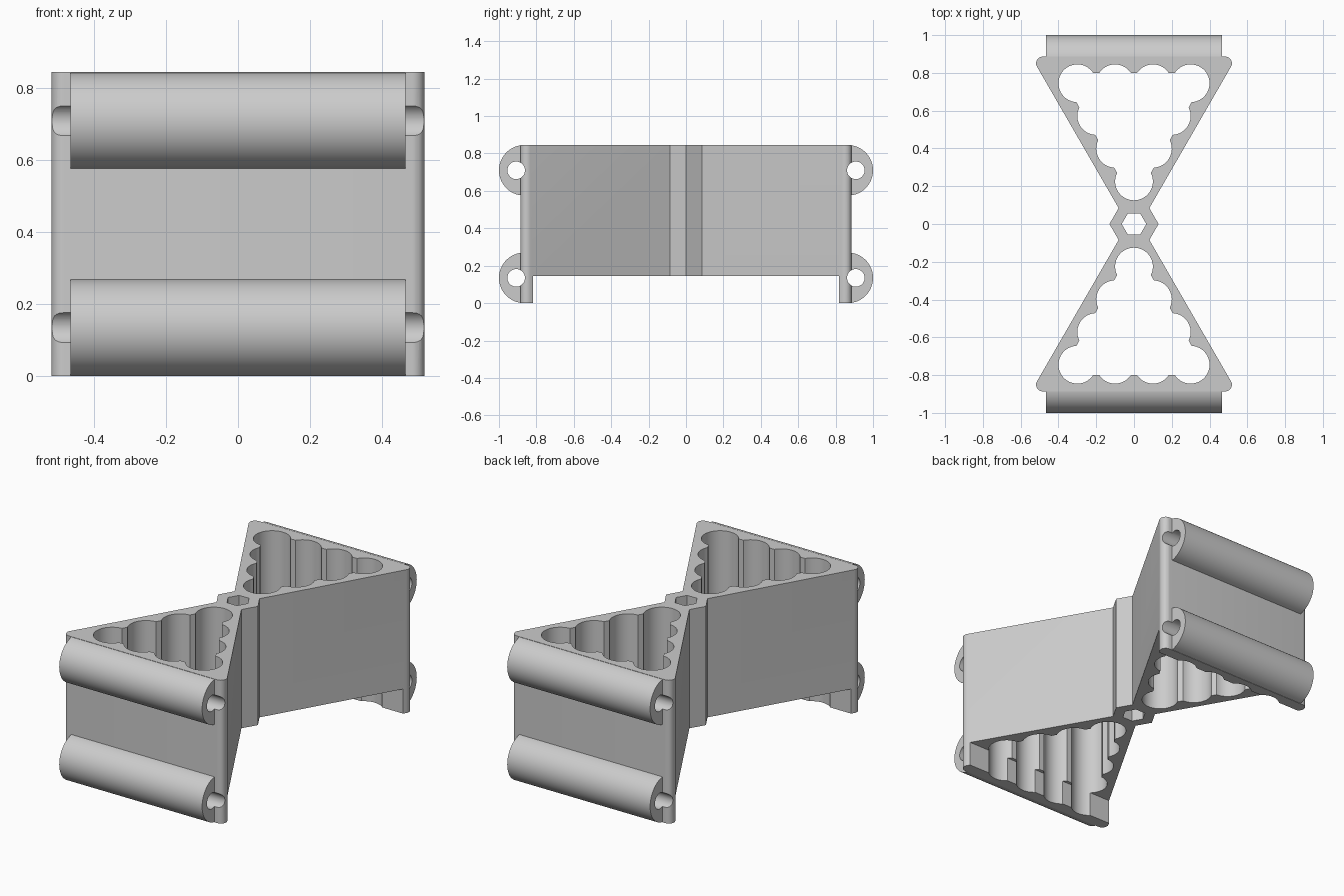
import bpy, bmesh
from math import sin, cos, radians, sqrt
from mathutils import Matrix, Vector

cube = bpy.data.objects.get("Cube")
if cube:
    bpy.data.objects.remove(cube)

grey = bpy.data.materials.new("light grey plastic")
grey.use_nodes = True
tone = (0.6, 0.6, 0.6, 1)
grey.diffuse_color = tone
grey.node_tree.nodes["Principled BSDF"].inputs["Base Color"].default_value = tone

TOP, LEG = 0.845, 0.145         # top height, underside of the main frame
CELL, ROW_Y = 0.1, 0.745        # cell radius, centre of the widest row
WALL_Y, BAR_R = 0.886, 0.135
CENTROID = Vector((0, ROW_Y - CELL * sqrt(3)))


def arc(centre, r, start, end, steps):
    """Points on an arc, angles in degrees."""
    return [(centre[0] + r * cos(radians(start + (end - start) * i / steps)),
             centre[1] + r * sin(radians(start + (end - start) * i / steps)))
            for i in range(steps + 1)]


def prism(name, points, low, high, along_x=False):
    """Closed solid from an anticlockwise outline, along z, or along x from (y, z)."""
    bm = bmesh.new()
    base = [bm.verts.new((x, y, low)) for x, y in points]
    roof = [bm.verts.new((x, y, high)) for x, y in points]
    bm.faces.new(base[::-1])
    bm.faces.new(roof)
    for i in range(len(base)):
        bm.faces.new((base[i - 1], base[i], roof[i], roof[i - 1]))
    if along_x:                 # cycle axes: x->y, y->z, z->x
        bm.transform(Matrix(((0, 0, 1, 0), (1, 0, 0, 0), (0, 1, 0, 0), (0, 0, 0, 1))))
    bm.normal_update()
    mesh = bpy.data.meshes.new(name)
    bm.to_mesh(mesh)
    bm.free()
    mesh.materials.append(grey)
    ob = bpy.data.objects.new(name, mesh)
    bpy.context.collection.objects.link(ob)
    return ob


def activate(ob):
    bpy.ops.object.select_all(action="DESELECT")
    ob.select_set(True)
    bpy.context.view_layer.objects.active = ob


def combine(ob, tool, operation, keep=False):
    """Apply a boolean and drop the tool."""
    mod = ob.modifiers.new("bool", "BOOLEAN")
    mod.operation, mod.solver, mod.object = operation, "EXACT", tool
    activate(ob)
    bpy.ops.object.modifier_apply(modifier=mod.name)
    if not keep:
        bpy.data.objects.remove(tool)


def corner(inradius, angle):
    return CENTROID + 2 * inradius * Vector((cos(radians(angle)), sin(radians(angle))))


def triangle_outline(r):
    """Equilateral outline with rounded corners."""
    inradius = WALL_Y - r - CENTROID.y
    pts = []
    for a in (30, 150, 270):
        pts += arc(corner(inradius, a), r, a - 60, a + 60, 10)
    return pts


def scalloped_outline():
    """Ring of nine touching cells with the middle left open."""
    pts, bite = [], 57
    for a in (30, 150, 270):
        here, there = (corner(CELL * sqrt(3), b) for b in (a, a + 120))
        # the ring radius is half the row length over sqrt(3) from the centroid
        pts += arc(here, CELL, a - 60 - bite, a + 60 + bite, 32)
        for t in (1 / 3, 2 / 3):
            pts += arc(here.lerp(there, t), CELL, a + 60 - bite, a + 60 + bite, 16)
    return pts


def flip(points, side):
    return [(x * side, y * side) for x, y in points]


# Central hexagonal hub joins the two triangular holders
frame = prism("holder_frame", arc((0, 0), 0.13, 0, 300, 5), LEG, TOP)

for side in (1, -1):
    holder = prism("holder", flip(triangle_outline(0.035), side), 0, TOP)
    # Only the end wall reaches the ground
    under = prism("under_cut", flip([(-1, -1), (1, -1), (1, 0.818), (-1, 0.818)], side), -1, LEG)
    combine(holder, under, "DIFFERENCE")
    combine(frame, holder, "UNION")

for side in (1, -1):
    cells = prism("cell_cut", flip(scalloped_outline(), side), -1, 2)
    combine(frame, cells, "DIFFERENCE")

hub_hole = prism("hub_cut", arc((0, 0), 0.065, 0, 300, 5), -1, 2)
combine(frame, hub_hole, "DIFFERENCE")

# Rounded bars across both end walls, each bored through for a pin
parts = [frame]
for side, end in ((1, "back"), (-1, "front")):
    for z, level in ((BAR_R, "lower"), (TOP - BAR_R, "upper")):
        half = flip(arc((1 - BAR_R, 0), BAR_R, -83, 83, 32), side)
        bar = prism(end + "_" + level + "_bar", [(y, z + h) for y, h in half], -0.466, 0.466, True)
        pin = prism("pin_cut", arc((side * 0.908, z), 0.047, 0, 352.5, 47), -1, 1, True)
        combine(frame, pin, "DIFFERENCE", keep=True)
        combine(bar, pin, "DIFFERENCE")
        parts.append(bar)

for ob in parts:
    activate(ob)
    bpy.ops.object.shade_smooth_by_angle(angle=radians(30))
